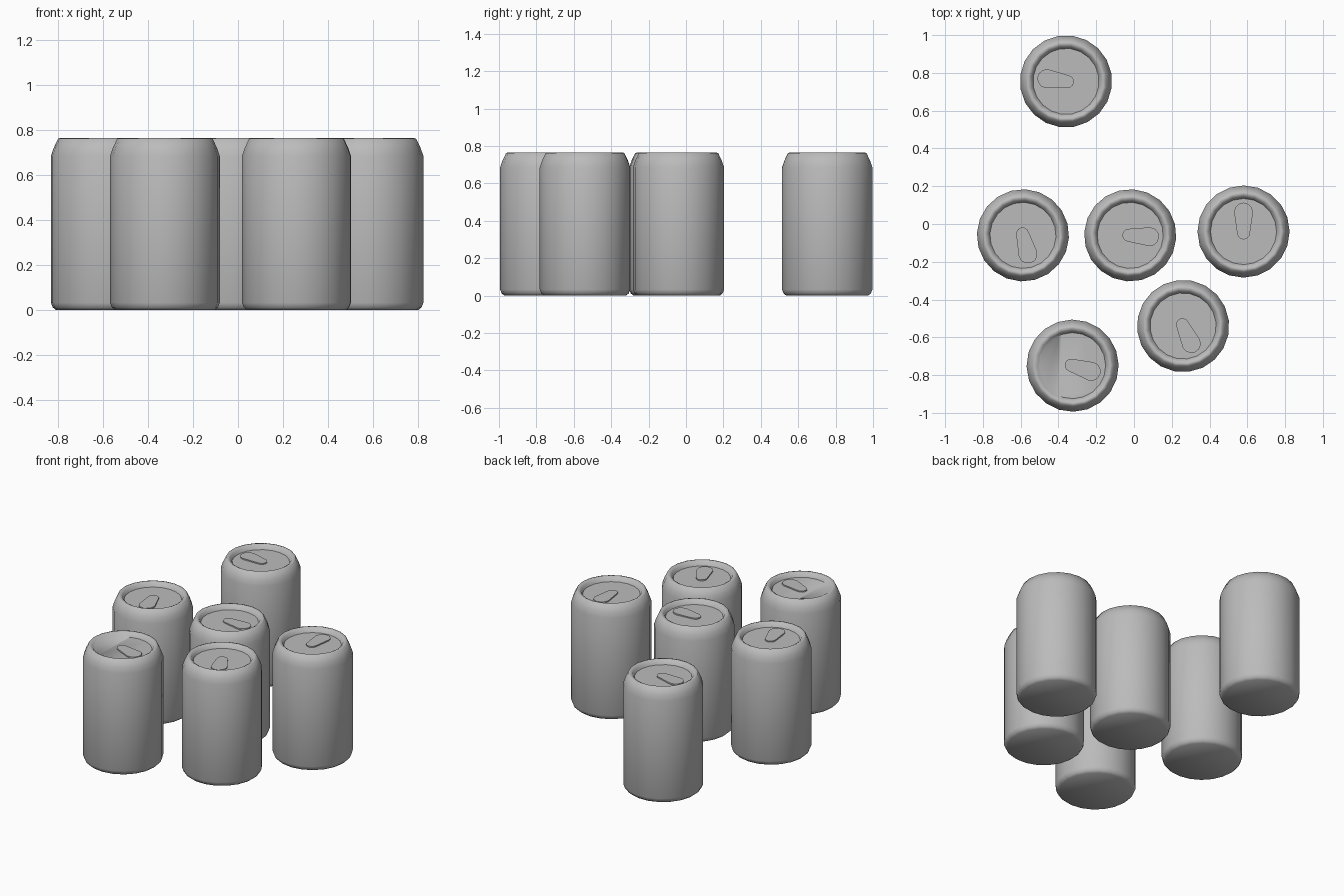
import bpy, bmesh, math
from mathutils import Matrix

if "Cube" in bpy.data.objects:
    bpy.data.objects.remove(bpy.data.objects["Cube"])

SIDES = 20
LID_Z = 0.735
# Outer profile from the base up to the lid edge: radius, height
PROFILE = [(0.222, 0), (0.236, 0.012), (0.244, 0.032), (0.244, 0.685),
           (0.232, 0.72), (0.212, 0.762), (0.2, 0.765), (0.186, 0.757), (0.175, LID_Z)]
# Cans: x, y, direction of the pull tab in degrees
CANS = [(-0.36, 0.755, 172), (-0.588, -0.06, -75), (-0.02, -0.06, -4),
        (0.58, -0.04, 90), (0.26, -0.54, -65), (-0.325, -0.75, -17)]

metal = bpy.data.materials.new("brushed grey metal")
metal.use_nodes = True
GREY = (0.5, 0.5, 0.5, 1)
metal.diffuse_color = GREY
metal.node_tree.nodes["Principled BSDF"].inputs["Base Color"].default_value = GREY


def finish(bm, name, x, y, angle):
    bmesh.ops.recalc_face_normals(bm, faces=bm.faces)
    mesh = bpy.data.meshes.new(name)
    bm.to_mesh(mesh)
    bm.free()
    mesh.materials.append(metal)
    obj = bpy.data.objects.new(name, mesh)
    obj.matrix_world = Matrix.Translation((x, y, 0)) @ Matrix.Rotation(math.radians(angle), 4, "Z")
    bpy.context.collection.objects.link(obj)
    return obj


def make_body(name, x, y, angle, dented):
    bm = bmesh.new()
    rings = []
    for r, z in PROFILE:
        rings.append([bm.verts.new((r * math.cos(a), r * math.sin(a), z))
                      for a in (math.tau * i / SIDES for i in range(SIDES))])
    for low, high in zip(rings, rings[1:]):
        for i in range(SIDES):
            j = (i + 1) % SIDES
            bm.faces.new((low[i], low[j], high[j], high[i]))
    bm.faces.new(rings[0][::-1])
    lid = bm.faces.new(rings[-1])
    for f in bm.faces:
        f.smooth = True
    for e in lid.edges:
        e.smooth = False
    if dented:
        # Bend the lid along a chord and blend it into the rim
        turn = math.radians(angle)
        fold = Matrix.Rotation(-turn, 3, "Z") @ Matrix.Translation((-0.075, 0, 0)).translation
        across = fold.normalized()
        bmesh.ops.bisect_plane(bm, geom=[lid] + list(lid.edges) + list(lid.verts),
                               plane_co=fold, plane_no=across)
        for v in bm.verts:
            past = v.co.dot(across) - fold.length
            if abs(v.co.z - LID_Z) < 0.0001 and past > 0.001:
                v.co.z += past * 0.18
                for e in v.link_edges:
                    e.smooth = True
    return finish(bm, name, x, y, angle)


def make_tab(name, x, y, angle):
    # Rounded plate, wider toward the rim
    bm = bmesh.new()
    outline = []
    for centre, radius, start in ((0.103, 0.05, -90), (-0.008, 0.034, 90)):
        for i in range(7):
            a = math.radians(start + 30 * i)
            outline.append((centre + radius * math.cos(a), radius * math.sin(a)))
    base = bm.faces.new([bm.verts.new((px, py, LID_Z - 0.001)) for px, py in outline])
    top = bmesh.ops.extrude_face_region(bm, geom=[base])["geom"]
    bmesh.ops.translate(bm, vec=(0, 0, 0.009),
                        verts=[v for v in top if isinstance(v, bmesh.types.BMVert)])
    return finish(bm, name, x, y, angle)


for n, (x, y, angle) in enumerate(CANS, 1):
    make_body(f"can_body_{n}", x, y, angle, dented=(n == len(CANS)))
    make_tab(f"pull_tab_{n}", x, y, angle)
